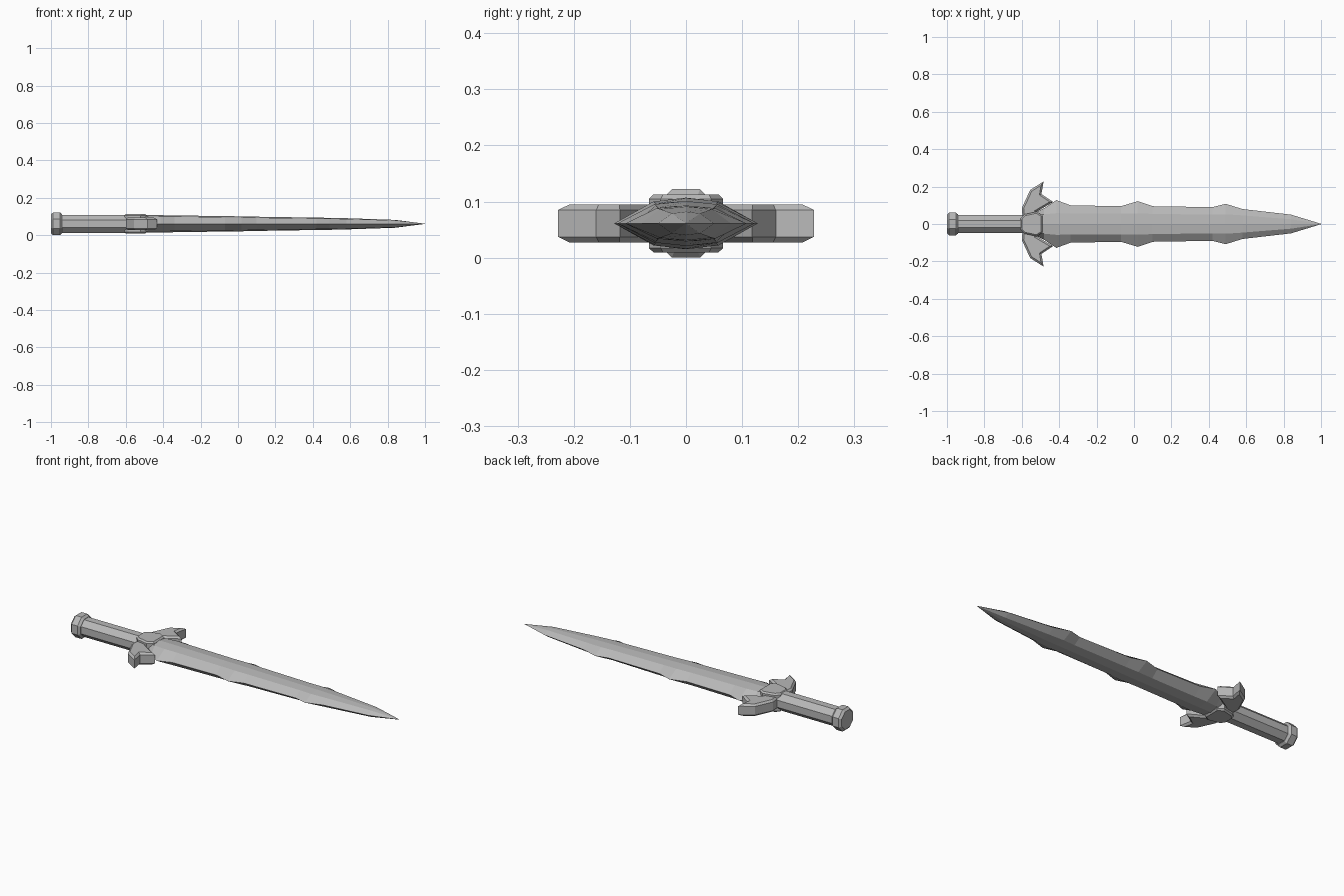
import bpy, bmesh, math
from mathutils import Vector

if "Cube" in bpy.data.objects:
    bpy.data.objects.remove(bpy.data.objects["Cube"], do_unlink=True)

MID = 0.061  # height of the sword's central plane

steel = bpy.data.materials.new("grey_steel")
steel.use_nodes = True
grey = (0.48, 0.48, 0.48, 1)
steel.diffuse_color = grey
steel.node_tree.nodes["Principled BSDF"].inputs["Base Color"].default_value = grey


def finish(name, bm):
    bmesh.ops.remove_doubles(bm, verts=bm.verts, dist=0.0001)
    bmesh.ops.recalc_face_normals(bm, faces=bm.faces)
    mesh = bpy.data.meshes.new(name)
    bm.to_mesh(mesh)
    bm.free()
    mesh.materials.append(steel)
    obj = bpy.data.objects.new(name, mesh)
    bpy.context.collection.objects.link(obj)
    return obj


def loft(name, rings):
    """Skin a row of equal-length rings and cap both ends."""
    bm = bmesh.new()
    rows = [[bm.verts.new(p) for p in ring] for ring in rings]
    for a, b in zip(rows, rows[1:]):
        for i in range(len(a)):
            j = (i + 1) % len(a)
            bm.faces.new((a[i], a[j], b[j], b[i]))
    bm.faces.new(rows[0])
    bm.faces.new(rows[-1])
    return finish(name, bm)


def octagon(x, apothem):
    r = apothem / math.cos(math.pi / 8)
    angles = [math.pi / 8 + i * math.pi / 4 for i in range(8)]
    return [(x, r * math.cos(a), MID + r * math.sin(a)) for a in angles]


def plate(name, half, thick, chamfer):
    """Mirrored outline extruded about the central plane, with chamfered rims."""
    outline = half + [(x, -y) for x, y in reversed(half)]
    bm = bmesh.new()
    face = bm.faces.new([bm.verts.new((x, y, MID - thick)) for x, y in outline])
    top = bmesh.ops.extrude_face_region(bm, geom=[face])["geom"]
    verts = [v for v in top if isinstance(v, bmesh.types.BMVert)]
    bmesh.ops.translate(bm, verts=verts, vec=Vector((0, 0, 2 * thick)))
    bmesh.ops.recalc_face_normals(bm, faces=bm.faces)
    rims = [e for e in bm.edges if abs(e.verts[0].co.z - e.verts[1].co.z) < 0.001]
    bmesh.ops.bevel(bm, geom=rims, offset=chamfer, segments=1, affect='EDGES')
    return finish(name, bm)


# Grip and pommel
loft("grip", [octagon(-0.95, 0.048), octagon(-0.55, 0.048)])
loft("pommel", [octagon(-1, 0.05), octagon(-0.988, 0.061),
                octagon(-0.952, 0.061), octagon(-0.94, 0.05)])

# Winged crossguard
plate("crossguard", [(-0.595, 0.03), (-0.6, 0.085), (-0.555, 0.182), (-0.483, 0.228),
                     (-0.495, 0.16), (-0.432, 0.118), (-0.52, 0.066), (-0.5, 0.03)],
      0.034, 0.01)

# Central boss over the guard
plate("guard_boss", [(-0.608, 0.03), (-0.585, 0.052), (-0.52, 0.066), (-0.488, 0.045)],
      0.052, 0.008)

# Blade stations: x, half width, shoulder half width, half thickness
stations = [(-0.53, 0.06, 0.04, 0.046), (-0.48, 0.085, 0.052, 0.046),
            (-0.415, 0.128, 0.058, 0.046), (-0.34, 0.1, 0.056, 0.045),
            (-0.07, 0.095, 0.055, 0.041), (0.02, 0.122, 0.057, 0.04),
            (0.1, 0.095, 0.054, 0.038), (0.42, 0.09, 0.05, 0.033),
            (0.49, 0.108, 0.052, 0.032), (0.58, 0.08, 0.046, 0.03),
            (0.84, 0.05, 0.025, 0.021), (1, 0.001, 0.0005, 0.0005)]


def section(x, w, s, t):
    return [(x, w, MID), (x, s, MID + 0.85 * t), (x, 0, MID + t), (x, -s, MID + 0.85 * t),
            (x, -w, MID), (x, -s, MID - 0.85 * t), (x, 0, MID - t), (x, s, MID - 0.85 * t)]


loft("blade", [section(*st) for st in stations])
